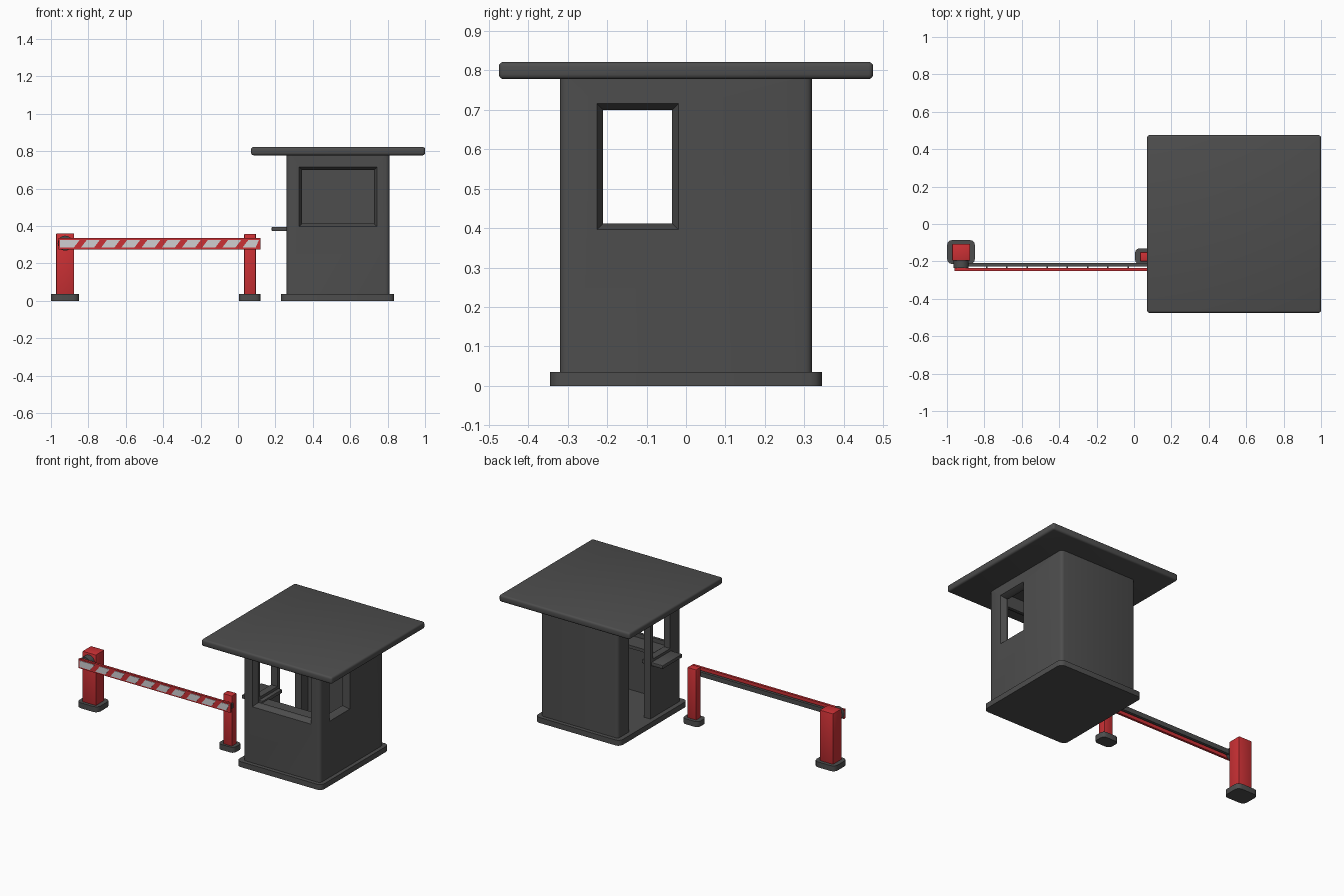
import bpy, bmesh, math
from mathutils import Vector

if "Cube" in bpy.data.objects:
    bpy.data.objects.remove(bpy.data.objects["Cube"])


def mat(name, r, g, b):
    m = bpy.data.materials.new(name)
    m.diffuse_color = (r, g, b, 1)
    m.use_nodes = True
    m.node_tree.nodes["Principled BSDF"].inputs["Base Color"].default_value = m.diffuse_color
    return m


GREY = mat("dark grey", 0.075, 0.075, 0.075)
RED = mat("signal red", 0.60, 0.03, 0.035)
WHITE = mat("light grey", 0.62, 0.62, 0.64)


def finish(name, bm, m, smooth=True):
    bmesh.ops.recalc_face_normals(bm, faces=bm.faces)
    me = bpy.data.meshes.new(name)
    bm.to_mesh(me)
    bm.free()
    ob = bpy.data.objects.new(name, me)
    bpy.context.collection.objects.link(ob)
    if m:
        me.materials.append(m)
    bpy.ops.object.select_all(action='DESELECT')
    ob.select_set(True)
    bpy.context.view_layer.objects.active = ob
    if smooth:
        bpy.ops.object.shade_smooth_by_angle(angle=math.radians(35))
    return ob


def box(name, x, y, z, m=None, r=0, upright=0, segs=3):
    """Box from ranges; r rounds every edge, upright only vertical edges."""
    bm = bmesh.new()
    bmesh.ops.create_cube(bm, size=1)
    for v in bm.verts:
        v.co = Vector([(a[0] + a[1]) / 2 + c * (a[1] - a[0]) for a, c in zip((x, y, z), v.co)])
    if r or upright:
        edges = [e for e in bm.edges
                 if r or abs(e.verts[0].co.z - e.verts[1].co.z) > 1e-4]
        bmesh.ops.bevel(bm, geom=edges, offset=r or upright, segments=segs,
                        profile=0.5, affect='EDGES')
    return finish(name, bm, m, bool(r or upright))


def splay(name, u, z, axis, face, out, depth=0.03, grow=0.016):
    """Flared cutter: wide at the wall's outer face, narrow inside."""
    bm = bmesh.new()
    rings = []
    for d in (0.005, -depth):
        g = grow * (d + depth) / depth
        ring = []
        for a, b in ((0, 0), (1, 0), (1, 1), (0, 1)):
            uu = u[a] + (g if a else -g)
            zz = z[b] + (g if b else -g)
            w = face + out * d
            ring.append(bm.verts.new((w, uu, zz) if axis == 'x' else (uu, w, zz)))
        rings.append(ring)
    bm.faces.new(rings[0])
    bm.faces.new(rings[1])
    for i in range(4):
        j = (i + 1) % 4
        bm.faces.new((rings[0][i], rings[0][j], rings[1][j], rings[1][i]))
    return finish(name, bm, None, False)


def cut(ob, cutter):
    md = ob.modifiers.new("cut", 'BOOLEAN')
    md.operation = 'DIFFERENCE'
    md.solver = 'EXACT'
    md.object = cutter
    bpy.ops.object.select_all(action='DESELECT')
    ob.select_set(True)
    bpy.context.view_layer.objects.active = ob
    bpy.ops.object.modifier_apply(modifier=md.name)
    bpy.data.objects.remove(cutter)


# Booth plinth and roof
box("booth_base", (0.23, 0.835), (-0.345, 0.345), (0, 0.035), GREY, upright=0.03)
box("booth_roof", (0.07, 1.0), (-0.475, 0.475), (0.778, 0.822), GREY, r=0.012)

# Booth walls: hollow shell with three windows and a doorway
walls = box("booth_walls", (0.26, 0.81), (-0.32, 0.32), (0.03, 0.785), GREY, upright=0.02)
cut(walls, box("cut_room", (0.305, 0.765), (-0.275, 0.275), (0, 0.9)))
WZ = (0.412, 0.70)
SIDE = (-0.21, -0.035)
cut(walls, box("cut_front", (0.342, 0.728), (-0.4, -0.2), WZ))
cut(walls, splay("cut_front_splay", (0.342, 0.728), WZ, 'y', -0.32, -1))
cut(walls, box("cut_right", (0.7, 0.9), SIDE, WZ))
cut(walls, splay("cut_right_splay", SIDE, WZ, 'x', 0.81, 1))
cut(walls, box("cut_left", (0.2, 0.4), SIDE, WZ))
cut(walls, box("cut_door", (0.2, 0.4), (-0.008, 0.21), (0.0, 0.70)))
bpy.ops.object.shade_smooth_by_angle(angle=math.radians(35))

# Service shelf through the left window, and inside desk
box("service_shelf", (0.18, 0.33), (-0.22, -0.02), (0.372, 0.395), GREY, r=0.004, segs=2)
box("inside_desk", (0.30, 0.77), (-0.28, -0.16), (0.365, 0.385), GREY)

# Barrier posts with feet
box("motor_foot", (-1.0, -0.85), (-0.215, -0.085), (0, 0.035), GREY, upright=0.03)
box("motor_post", (-0.972, -0.876), (-0.195, -0.107), (0.03, 0.36), RED, r=0.004, segs=2)
box("rest_foot", (0.005, 0.12), (-0.215, -0.13), (0, 0.035), GREY, upright=0.025)
box("rest_post", (0.033, 0.096), (-0.2, -0.15), (0.03, 0.358), RED, r=0.004, segs=2)

# Pivot disc on the motor post
bm = bmesh.new()
bmesh.ops.create_cone(bm, cap_ends=True, segments=24, radius1=0.04, radius2=0.04, depth=0.045)
for v in bm.verts:
    v.co = Vector((v.co.x - 0.924, v.co.z - 0.2135, v.co.y + 0.308))
finish("pivot_disc", bm, GREY)

# Boom: red board, dark rail behind, small spacers
box("boom_board", (-0.96, 0.12), (-0.25, -0.235), (0.275, 0.335), RED)
box("boom_rail", (-0.955, 0.115), (-0.226, -0.208), (0.29, 0.32), GREY)
for i in range(10):
    x = -0.90 + i * 0.108
    box(f"boom_spacer_{i + 1}", (x, x + 0.008), (-0.237, -0.224), (0.298, 0.312), GREY)

# Slanted light stripes on the board face, clipped to its ends
bm = bmesh.new()
Z0, Z1, LEAN = 0.284, 0.326, 0.032
for i in range(10):
    a = -0.948 + i * 0.108
    b = a + 0.07
    pts = [(a, Z0), (b, Z0), (b + LEAN, Z1), (a + LEAN, Z1)]
    if i == 0:
        pts = [(-0.953, Z0), (b, Z0), (b + LEAN, Z1), (-0.953, Z1)]
    if i == 9:
        pts = [(a, Z0), (b, Z0), (0.112, Z1), (a + LEAN, Z1)]
    f = bm.faces.new([bm.verts.new((min(x, 0.113), -0.2495, z)) for x, z in pts])
    ext = bmesh.ops.extrude_face_region(bm, geom=[f])
    for v in ext["geom"]:
        if isinstance(v, bmesh.types.BMVert):
            v.co.y = -0.2525
finish("boom_stripes", bm, WHITE, False)
